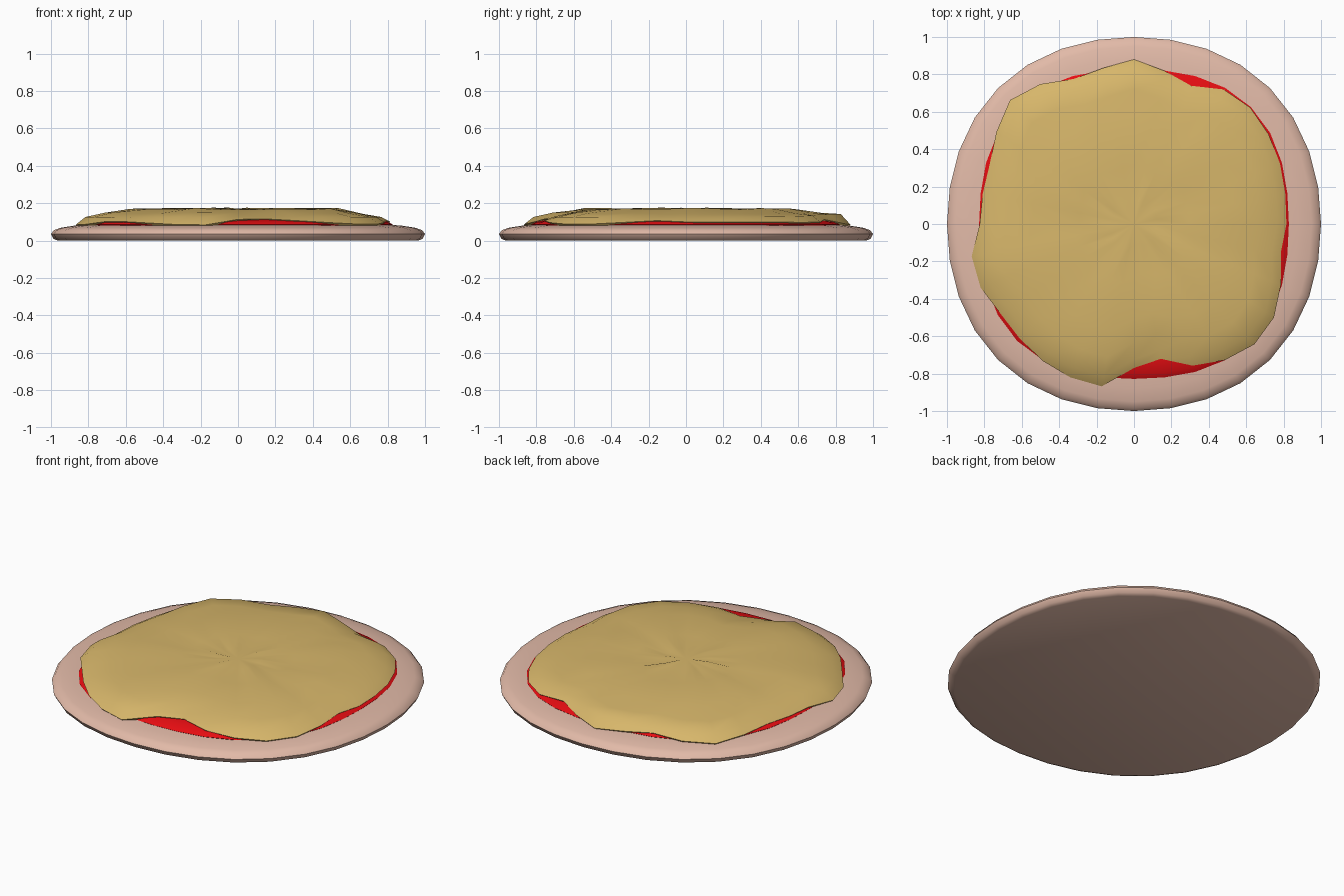
import bpy, bmesh, math, random

random.seed(4)
cube = bpy.data.objects.get("Cube")
if cube:
    bpy.data.objects.remove(cube, do_unlink=True)

SIDES = 32


def material(name, rgb):
    m = bpy.data.materials.new(name)
    m.use_nodes = True
    m.diffuse_color = (*rgb, 1)
    bsdf = m.node_tree.nodes["Principled BSDF"]
    bsdf.inputs["Base Color"].default_value = (*rgb, 1)
    bsdf.inputs["Roughness"].default_value = 0.8
    return m


def rounded(mean, swing):
    """Radius of a slightly squared circle at each side."""
    return [mean - swing * math.cos(4 * math.tau * i / SIDES) for i in range(SIDES)]


def layered_disc(name, radii, profile, height, mat, bottom=True):
    """Loft rings (fraction of the outline, z) into a disc; height adjusts z."""
    bm = bmesh.new()
    rings = []
    for frac, z in profile:
        ring = []
        for i, r in enumerate(radii):
            a = math.tau * i / SIDES
            ring.append(bm.verts.new((r * frac * math.cos(a), r * frac * math.sin(a),
                                      height(i, frac, z))))
        rings.append(ring)
    for low, high in zip(rings, rings[1:]):
        for i in range(SIDES):
            j = (i + 1) % SIDES
            bm.faces.new((low[i], low[j], high[j], high[i]))
    centre = bm.verts.new((0, 0, profile[-1][1]))
    for i in range(SIDES):
        bm.faces.new((rings[-1][i], rings[-1][(i + 1) % SIDES], centre))
    if bottom:
        bm.faces.new(rings[0][::-1])
    mesh = bpy.data.meshes.new(name)
    bm.to_mesh(mesh)
    bm.free()
    mesh.materials.append(mat)
    obj = bpy.data.objects.new(name, mesh)
    bpy.context.collection.objects.link(obj)
    bpy.ops.object.select_all(action='DESELECT')
    obj.select_set(True)
    bpy.context.view_layer.objects.active = obj
    bpy.ops.object.shade_smooth_by_angle(angle=math.radians(50))
    return obj


def plain(i, frac, z):
    return z


dough = material("dough", (0.76, 0.49, 0.39))
sauce = material("tomato_red", (0.80, 0.004, 0.006))
cheese = material("cheese_yellow", (0.68, 0.47, 0.145))

# Crust: flat base with a soft rounded rim
layered_disc("crust", rounded(1.014, 0.014),
             [(0.965, 0), (0.987, 0.01), (1, 0.035), (0.985, 0.055),
              (0.95, 0.068), (0.88, 0.079), (0.78, 0.088), (0.4, 0.09)],
             plain, dough)

# Sauce: thin layer with a sloping edge
sauce_radii = rounded(0.856, 0.028)
layered_disc("sauce", sauce_radii,
             [(0.99, 0.075), (1, 0.085), (0.97, 0.1), (0.88, 0.112), (0.5, 0.115)],
             plain, sauce)

# Cheese: ragged outline, lobes droop over the crust
cheese_radii = [.815, .825, .845, .865, .88, .865, .80, .835,
                .88, .85, .84, .90, .937, .885, .835, .825,
                .825, .885, .888, .86, .865, .88, .888, .885,
                .77, .735, .82, .875, .91, .90, .85, .80]


def cheese_height(i, frac, z):
    back = max(0, math.sin(math.tau * i / SIDES)) ** 4
    overhang = cheese_radii[i] - sauce_radii[i]
    if frac > 0.98:
        return z - max(-0.02, min(0.012, overhang * 0.3))
    if frac > 0.9:
        return z + 0.016 * back
    return z + random.uniform(-0.005, 0.006)


layered_disc("cheese", cheese_radii,
             [(0.985, 0.083), (1, 0.096), (0.94, 0.126), (0.82, 0.145),
              (0.66, 0.168), (0.36, 0.168), (0.15, 0.17)],
             cheese_height, cheese, bottom=False)
